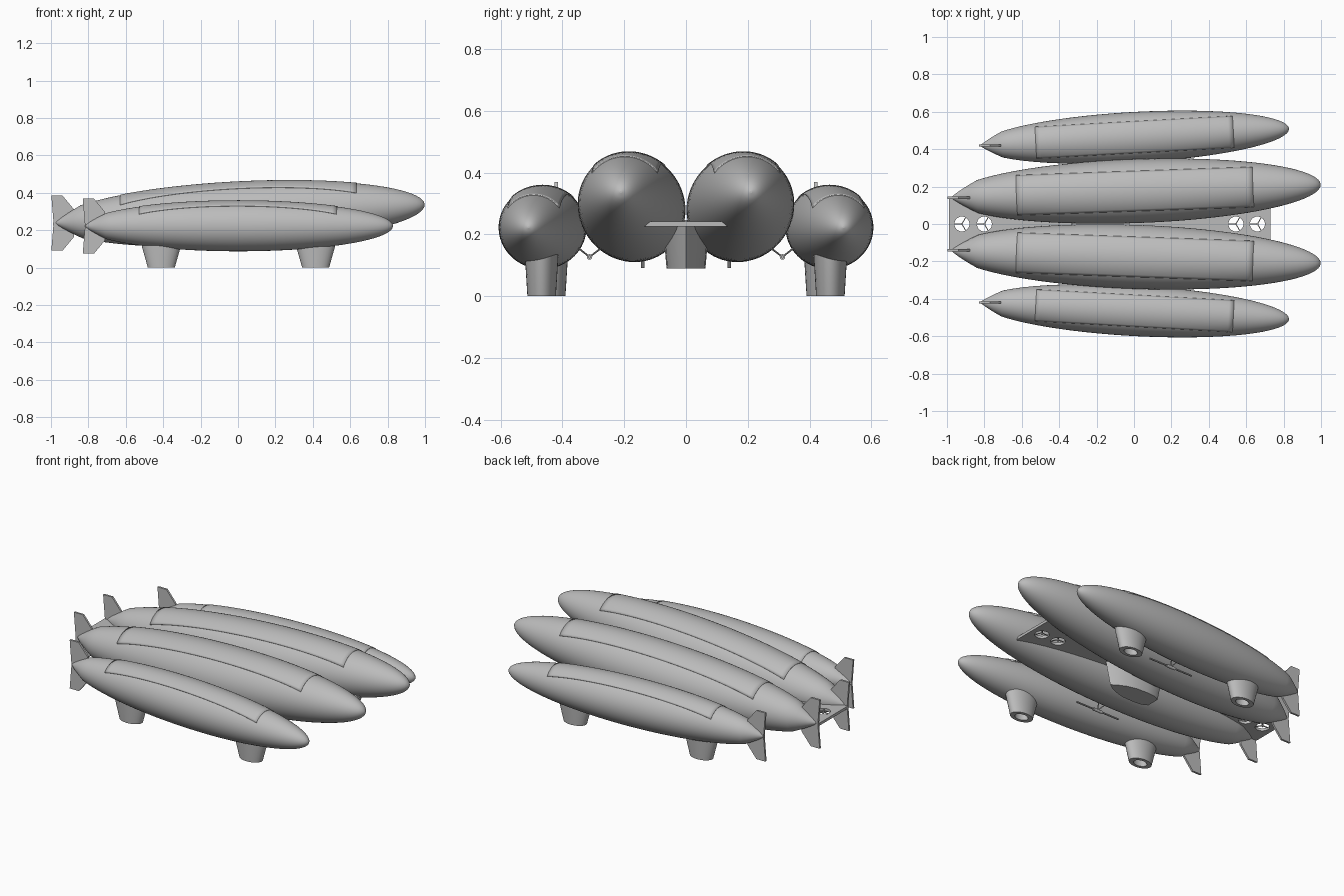
import bpy, bmesh, math
from mathutils import Matrix, Vector

if "Cube" in bpy.data.objects:
    bpy.data.objects.remove(bpy.data.objects["Cube"])

grey = bpy.data.materials.new("hull_grey")
grey.use_nodes = True
COLOUR = (0.5, 0.5, 0.5, 1)
grey.diffuse_color = COLOUR
grey.node_tree.nodes["Principled BSDF"].inputs["Base Color"].default_value = COLOUR


def finish(bm, name, matrix=None, smooth=True):
    bmesh.ops.recalc_face_normals(bm, faces=bm.faces)
    mesh = bpy.data.meshes.new(name)
    bm.to_mesh(mesh)
    bm.free()
    obj = bpy.data.objects.new(name, mesh)
    bpy.context.collection.objects.link(obj)
    mesh.materials.append(grey)
    if matrix:
        obj.matrix_world = matrix
    if smooth:
        bpy.ops.object.select_all(action='DESELECT')
        obj.select_set(True)
        bpy.context.view_layer.objects.active = obj
        bpy.ops.object.shade_smooth_by_angle(angle=math.radians(35))
    return obj


def loft(bm, rings, cap_start=True, cap_end=True):
    """Skin a list of equal-length point rings."""
    rows = [[bm.verts.new(p) for p in ring] for ring in rings]
    n = len(rows[0])
    for a, b in zip(rows, rows[1:]):
        for i in range(n):
            j = (i + 1) % n
            bm.faces.new((a[i], a[j], b[j], b[i]))
    if cap_start:
        bm.faces.new(rows[0])
    if cap_end:
        bm.faces.new(rows[-1])


def oval(rx, ry, z, n=32):
    return [(rx * math.cos(2 * math.pi * i / n), ry * math.sin(2 * math.pi * i / n), z)
            for i in range(n)]


def rod(name, a, b, radius, sides=8):
    a, b = Vector(a), Vector(b)
    bm = bmesh.new()
    bmesh.ops.create_cone(bm, cap_ends=True, segments=sides, radius1=radius,
                          radius2=radius, depth=(b - a).length)
    turn = (b - a).to_track_quat('Z', 'Y').to_matrix().to_4x4()
    return finish(bm, name, Matrix.Translation((a + b) / 2) @ turn)


def radius_at(t, R):
    """Ellipsoid with a conical tail; t runs from -1 at the tail to 1 at the nose."""
    if t < -0.86:
        return R * 0.51 * ((t + 1) / 0.14) ** 0.85
    return R * math.sqrt(max(0, 1 - t * t))


def hull(name, half, R, matrix):
    ts = [-0.9995, -0.985, -0.96, -0.93, -0.9]
    ts += [math.sin(math.radians(a)) for a in range(-59, 90, 4)] + [0.9998]
    bm = bmesh.new()
    loft(bm, [[(t * half, y, z) for y, z, _ in oval(radius_at(t, R), radius_at(t, R), 0, 64)]
              for t in ts])
    finish(bm, name, matrix)


def top_panel(name, half, R, matrix):
    """Thin constant-width sheet lying over the crown of a hull."""
    bm = bmesh.new()
    rows = []
    for i in range(41):
        t = -0.64 + 1.28 * i / 40
        r = radius_at(t, R) + 0.003
        ys = [0.63 * R * (k / 10 - 1) for k in range(21)]
        rows.append([bm.verts.new((t * half, y, math.sqrt(r * r - y * y))) for y in ys])
    for a, b in zip(rows, rows[1:]):
        for k in range(20):
            bm.faces.new((a[k], a[k + 1], b[k + 1], b[k]))
    obj = finish(bm, name, matrix)
    mod = obj.modifiers.new("thickness", 'SOLIDIFY')
    mod.thickness = 0.006


def tail_fin(name, x, y, z):
    outline = [(0, 0.147), (0.06, 0.147), (0.12, 0.075)]
    outline += [(px, -pz) for px, pz in reversed(outline)] + [(0.012, 0)]
    bm = bmesh.new()
    loft(bm, [[(px, off, pz) for px, pz in outline] for off in (-0.006, 0.006)])
    finish(bm, name, Matrix.Translation((x, y, z)), False)


def leg(name, x, y):
    """Tapered oval foot with a recessed opening underneath."""
    bm = bmesh.new()
    loft(bm, [oval(0.11, 0.055, 0.15), oval(0.103, 0.053, 0.11), oval(0.072, 0.046, 0),
              oval(0.042, 0.028, 0), oval(0.042, 0.028, 0.04)])
    finish(bm, name, Matrix.Translation((x, y, 0)))


# Hulls with their panels, fins, feet and hanging trusses, on both sides
for s, side in ((1, "back"), (-1, "front")):
    for kind, half, R, cx, cy, cz, yaw, pitch, fin in (
            ("inner", 0.99, 0.171, 0.01, 0.176, 0.288, 0.035, 0.05, (-0.998, 0.14, 0.238)),
            ("outer", 0.827, 0.135, 0.003, 0.464, 0.2225, 0.055, 0, (-0.83, 0.42, 0.222))):
        m = (Matrix.Translation((cx, s * cy, cz)) @ Matrix.Rotation(s * yaw, 4, 'Z')
             @ Matrix.Rotation(-pitch, 4, 'Y'))
        hull(f"{kind}_hull_{side}", half, R, m)
        top_panel(f"{kind}_top_panel_{side}", half, R, m)
        tail_fin(f"{kind}_tail_fin_{side}", fin[0], s * fin[1], fin[2])
    leg(f"nose_leg_{side}", 0.415, s * 0.467)
    leg(f"tail_leg_{side}", -0.41, s * 0.436)
    rod(f"truss_rail_{side}", (-0.15, s * 0.312, 0.127), (0.15, s * 0.312, 0.127), 0.005)
    rod(f"truss_hub_{side}", (-0.03, s * 0.312, 0.127), (0.03, s * 0.312, 0.127), 0.009, 12)
    for x in (-0.03, 0.03):
        for y in (0.262, 0.36):
            rod(f"truss_strut_{side}", (0, s * 0.312, 0.127), (x, s * y, 0.165), 0.003)

# Connecting deck with round rotor openings
ROTORS = (-0.92, -0.80, 0.545, 0.66)
bm = bmesh.new()
bmesh.ops.create_cube(bm, size=1, matrix=Matrix.Translation((-0.13, 0, 0.233))
                      @ Matrix.Diagonal((1.72, 0.28, 0.016, 1)))
deck = finish(bm, "deck", smooth=False)
for x in ROTORS:
    bm = bmesh.new()
    bmesh.ops.create_cone(bm, cap_ends=True, segments=32, radius1=0.04, radius2=0.04,
                          depth=0.1, matrix=Matrix.Translation((x, 0, 0.233)))
    cutter = finish(bm, "rotor_cutter", smooth=False)
    cutter.hide_render = True
    cutter.hide_viewport = True
    cut = deck.modifiers.new("opening", 'BOOLEAN')
    cut.object = cutter
    cut.solver = 'EXACT'
    # Rotor: a hub and three thin blades
    rod("rotor_hub", (x, 0, 0.228), (x, 0, 0.246), 0.006, 12)
    for k in range(3):
        a = math.radians(60 + 120 * k)
        bm = bmesh.new()
        bmesh.ops.create_cube(bm, size=1, matrix=Matrix.Translation((x, 0, 0.236))
                              @ Matrix.Rotation(a, 4, 'Z') @ Matrix.Translation((0.02, 0, 0))
                              @ Matrix.Diagonal((0.042, 0.005, 0.004, 1)))
        finish(bm, "rotor_blade", smooth=False)

# Central cabin: pointed prow, blunt stern, slightly tapered downwards
half_plan = [(0.17, 0), (0.14, 0.022), (0.09, 0.045), (0.03, 0.06),
             (-0.04, 0.063), (-0.1, 0.058), (-0.135, 0.04)]
plan = half_plan + [(x, -y) for x, y in reversed(half_plan[1:])]
bm = bmesh.new()
loft(bm, [[(x * k, y * k, z) for x, y in plan] for k, z in ((1, 0.09), (1.2, 0.235))])
finish(bm, "cabin", smooth=True)
